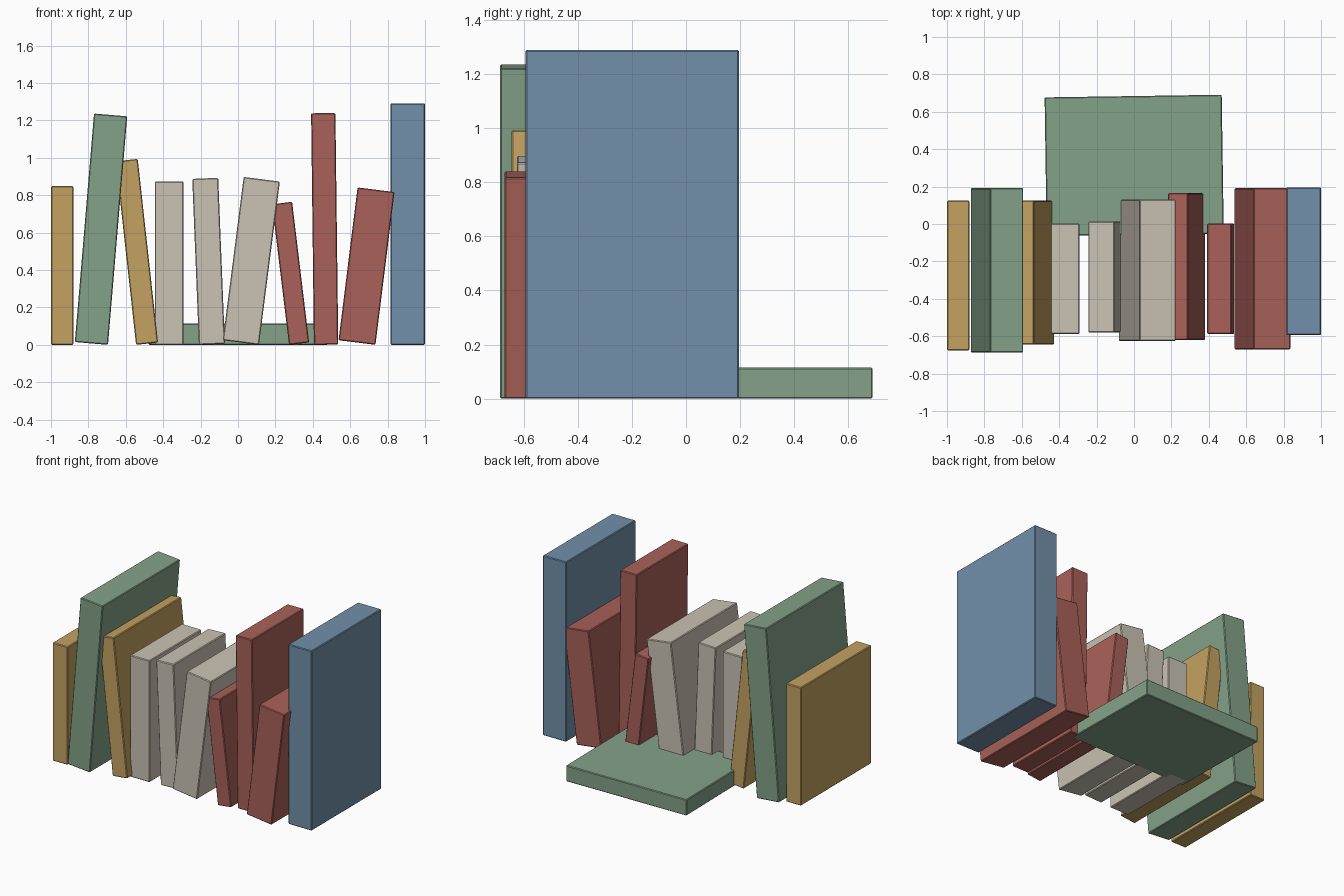
import bpy
import math
from mathutils import Matrix

if "Cube" in bpy.data.objects:
    bpy.data.objects.remove(bpy.data.objects["Cube"])

COLOURS = {
    "tan": (0.55, 0.36, 0.12, 1),
    "green": (0.23, 0.36, 0.25, 1),
    "cream": (0.60, 0.55, 0.46, 1),
    "red": (0.40, 0.12, 0.10, 1),
    "blue": (0.17, 0.28, 0.40, 1),
}
materials = {}
for key, rgba in COLOURS.items():
    materials[key] = bpy.data.materials.new(key + "_cover")
    materials[key].diffuse_color = rgba


def block(name, colour, size, matrix):
    """Box with a fine edge bevel, placed by a matrix."""
    bpy.ops.mesh.primitive_cube_add(size=1)
    ob = bpy.context.object
    ob.name = name
    ob.data.transform(Matrix.Diagonal((*size, 1)))
    ob.matrix_world = matrix
    ob.data.materials.append(materials[colour])
    bevel = ob.modifiers.new("edge", "BEVEL")
    bevel.width = 0.005
    bevel.segments = 1
    return ob


def upright(name, colour, x, width, height, y0, y1, lean):
    """Book leaning by `lean` degrees; x is the bottom corner resting on the shelf."""
    side = -1 if lean > 0 else 1          # right lean rests on its right corner
    matrix = (Matrix.Translation((x, (y0 + y1) / 2, 0))
              @ Matrix.Rotation(math.radians(lean), 4, "Y")
              @ Matrix.Translation((side * width / 2, 0, height / 2)))
    return block(name, colour, (width, y1 - y0, height), matrix)


# Row of standing books: colour, rest corner x, width, height, front y, back y, lean
ROW = [
    ("tan", -1.0, 0.12, 0.848, -0.675, 0.125, 0),
    ("green", -0.695, 0.178, 1.226, -0.688, 0.192, 4.8),
    ("tan", -0.545, 0.118, 0.987, -0.645, 0.125, -6.3),
    ("cream", -0.445, 0.154, 0.873, -0.588, 0.002, 0),
    ("cream", -0.209, 0.139, 0.888, -0.58, 0.013, -2.3),
    ("cream", 0.112, 0.195, 0.88, -0.626, 0.13, 7.3),
    ("red", 0.273, 0.108, 0.757, -0.621, 0.165, -6.9),
    ("red", 0.406, 0.13, 1.238, -0.587, 0.002, -0.7),
    ("red", 0.735, 0.199, 0.823, -0.671, 0.192, 7.1),
    ("blue", 0.815, 0.185, 1.29, -0.594, 0.196, 0),
]
for i, (colour, *dims) in enumerate(ROW, 1):
    upright(f"standing_book_{i:02d}", colour, *dims)

# Book lying flat behind the row
block("flat_book", "green", (0.947, 0.742, 0.115),
      Matrix.Translation((0.001, 0.313, 0.0575)) @ Matrix.Rotation(math.radians(0.85), 4, "Z"))

for m in bpy.data.materials:
    if m.users and not m.is_grease_pencil:
        m.use_nodes = True
        m.node_tree.nodes["Principled BSDF"].inputs["Base Color"].default_value = m.diffuse_color
